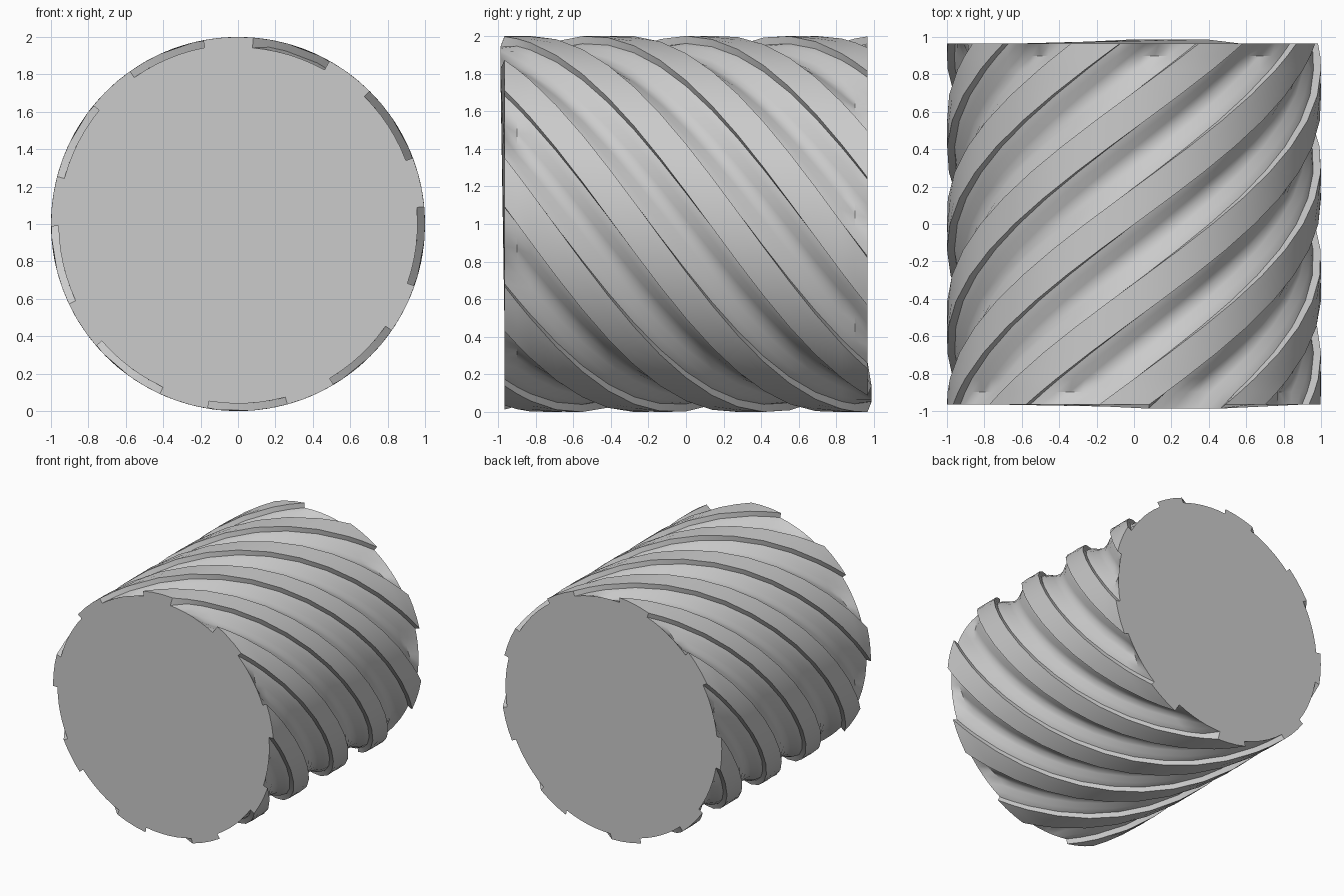
import bpy, bmesh, math

if "Cube" in bpy.data.objects:
    bpy.data.objects.remove(bpy.data.objects["Cube"])

RADIUS, HALF = 1.0, 0.965        # drum radius and half length along y
FLUTES, PITCH = 9, 40.0          # number of spiral flutes and spacing in degrees
TWIST, STEPS = -151.0, 14        # total twist from front to back, ring count
FLOOR = 12.3                     # half width of a flute in degrees
WALL, DISH = 0.04, 0.055         # wall height and extra dip along the flute floor
START = 73.0                     # centre of the upper flute on the front end

grey = bpy.data.materials.new("plain grey")
grey.diffuse_color = (0.6, 0.6, 0.6, 1)
grey.use_nodes = True
grey.node_tree.nodes["Principled BSDF"].inputs["Base Color"].default_value = grey.diffuse_color


def section(dip):
    """One full cross-section as (angle, radius, flute index or None)."""
    pts = []
    for k in range(FLUTES):
        c = START + k * PITCH
        # outer edge of wall, dished floor, outer edge of wall
        pts.append((c - FLOOR, RADIUS, None))
        for i in range(7):
            t = -1 + i / 3
            depth = WALL + dip * (0.5 + 0.5 * math.cos(math.pi * t))
            pts.append((c + t * FLOOR, RADIUS - depth, k))
        pts.append((c + FLOOR, RADIUS, None))
        # crest of the ridge
        for f in (1 / 3, 2 / 3):
            pts.append((c + FLOOR + f * (PITCH - 2 * FLOOR), RADIUS, None))
    return pts


bm = bmesh.new()
rings = []
stations = [0, 0.035] + [i / STEPS for i in range(1, STEPS)] + [0.965, 1]
for s in stations:
    end = s in (0, 1)
    ring = []
    for ang, r, flute in section(0 if end else DISH):
        a = math.radians(ang + TWIST * s)
        y = -HALF + 2 * HALF * s
        # small lip where one flute runs out at each end
        if end and flute == 0:
            y += 0.022 * (-1 if s == 0 else 1)
            r -= 0.015
        ring.append(bm.verts.new((r * math.cos(a), y, 1 + r * math.sin(a))))
    rings.append(ring)

# spiral skin
n = len(rings[0])
for a, b in zip(rings, rings[1:]):
    for i in range(n):
        j = (i + 1) % n
        bm.faces.new((a[i], a[j], b[j], b[i]))

# flat ends
bm.faces.new(rings[0])
bm.faces.new(rings[-1])
bmesh.ops.recalc_face_normals(bm, faces=bm.faces[:])

mesh = bpy.data.meshes.new("fluted_drum")
bm.to_mesh(mesh)
bm.free()
mesh.materials.append(grey)
drum = bpy.data.objects.new("fluted_drum", mesh)
bpy.context.collection.objects.link(drum)
bpy.context.view_layer.objects.active = drum
drum.select_set(True)
bpy.ops.object.shade_smooth_by_angle(angle=math.radians(35))
